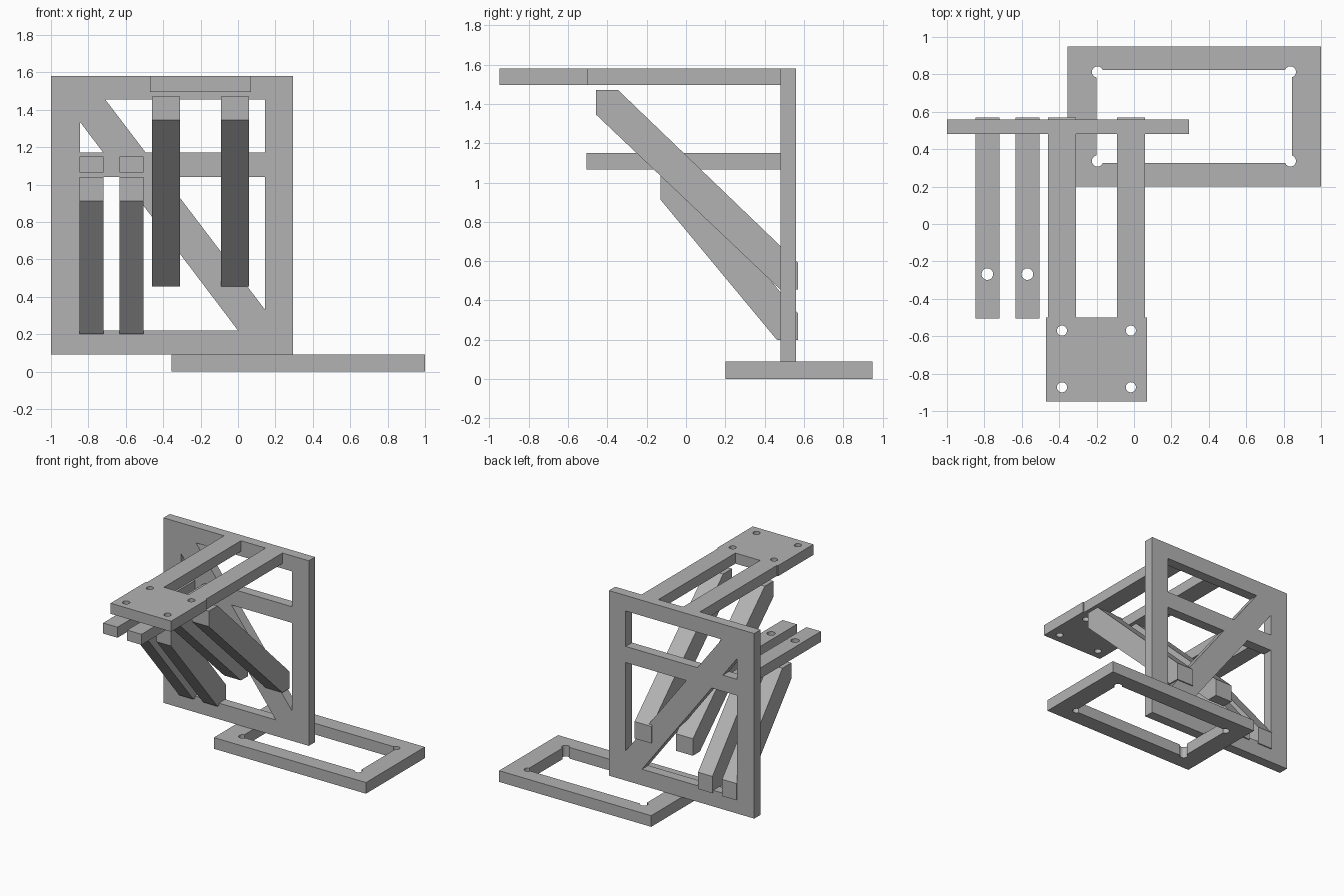
import bpy, bmesh
from math import cos, sin, tau

if "Cube" in bpy.data.objects:
    bpy.data.objects.remove(bpy.data.objects["Cube"], do_unlink=True)

grey = bpy.data.materials.new("plain grey")
grey.use_nodes = True
colour = (0.45, 0.45, 0.45, 1)
grey.diffuse_color = colour
grey.node_tree.nodes["Principled BSDF"].inputs["Base Color"].default_value = colour

# How a profile point and a depth map to space for each extrusion axis
AXES = {"x": lambda a, b, d: (d, a, b),
        "y": lambda a, b, d: (a, d, b),
        "z": lambda a, b, d: (a, b, d)}


def prism(name, points, axis, low, high):
    """Extrude a closed profile along an axis."""
    bm = bmesh.new()
    place = AXES[axis]
    base = bm.faces.new([bm.verts.new(place(a, b, low)) for a, b in points])
    moved = bmesh.ops.extrude_face_region(bm, geom=[base])["geom"]
    bmesh.ops.translate(bm, vec=place(0, 0, high - low),
                        verts=[v for v in moved if isinstance(v, bmesh.types.BMVert)])
    bmesh.ops.recalc_face_normals(bm, faces=bm.faces)
    mesh = bpy.data.meshes.new(name)
    bm.to_mesh(mesh)
    bm.free()
    mesh.materials.append(grey)
    obj = bpy.data.objects.new(name, mesh)
    bpy.context.collection.objects.link(obj)
    return obj


def rect(x0, x1, y0, y1):
    return [(x0, y0), (x1, y0), (x1, y1), (x0, y1)]


def circle(x, y, r, n=32):
    return [(x + r * cos(tau * i / n), y + r * sin(tau * i / n)) for i in range(n)]


def cut(obj, profiles, axis, low, high):
    """Cut each profile through the object and drop the cutters."""
    cutters = []
    for points in profiles:
        cutter = prism("cutter", points, axis, low - 0.05, high + 0.05)
        cutter.hide_render = True
        mod = obj.modifiers.new("opening", "BOOLEAN")
        mod.operation, mod.solver, mod.object = "DIFFERENCE", "EXACT", cutter
        cutters.append(cutter)
    graph = bpy.context.evaluated_depsgraph_get()
    mesh = bpy.data.meshes.new_from_object(obj.evaluated_get(graph))
    obj.modifiers.clear()
    obj.data = mesh
    for cutter in cutters:
        bpy.data.objects.remove(cutter, do_unlink=True)


# Upright panel with a crossbar and a diagonal strut left between the openings
FRONT, BACK = 0.48, 0.56
panel = prism("upright_panel", rect(-1, 0.295, 0.09, 1.58), "y", FRONT, BACK)
cut(panel, [
    [(-0.845, 1.335), (-0.845, 1.17), (-0.72, 1.17)],
    [(-0.71, 1.455), (0.145, 1.455), (0.145, 1.17), (-0.493, 1.17)],
    [(-0.395, 1.04), (0.145, 1.04), (0.145, 0.33)],
    [(-0.845, 1.04), (-0.621, 1.04), (0, 0.22), (-0.845, 0.22)],
], "y", FRONT, BACK)

# Base frame with relieved inner corners
base = prism("base_frame", rect(-0.355, 1, 0.2, 0.95), "z", 0, 0.09)
reliefs = [circle(x, y, 0.03) for x in (-0.195, 0.836) for y in (0.337, 0.813)]
cut(base, [rect(-0.2, 0.845, 0.326, 0.824)] + reliefs, "z", 0, 0.09)

# Upper shelf: drilled plate carried on two arms
upper_bars = {"right": (-0.46, -0.31), "left": (-0.09, 0.06)}
(a, b), (c, d) = upper_bars.values()
shelf = prism("upper_shelf", [
    (-0.47, -0.95), (0.07, -0.95), (0.07, -0.5), (d, -0.5), (d, FRONT), (c, FRONT),
    (c, -0.5), (b, -0.5), (b, FRONT), (a, FRONT), (a, -0.5), (-0.47, -0.5),
], "z", 1.495, 1.58)
cut(shelf, [circle(x, y, 0.027) for x in (-0.385, -0.017) for y in (-0.873, -0.57)],
    "z", 1.495, 1.58)

# Upper braces, running through the panel
for side, (x0, x1) in upper_bars.items():
    prism(f"upper_brace_{side}", [
        (-0.457, 1.47), (-0.345, 1.47), (0.569, 0.592),
        (0.569, 0.455), (0.48, 0.455), (-0.457, 1.345)], "x", x0, x1)

# Lower arms with one hole each, and the braces beneath them
lower_bars = {"right": (-0.848, -0.72), "left": (-0.634, -0.506)}
for side, (x0, x1) in lower_bars.items():
    arm = prism(f"lower_arm_{side}", rect(x0, x1, -0.505, FRONT), "z", 1.065, 1.15)
    cut(arm, [circle((x0 + x1) / 2, -0.268, 0.031)], "z", 1.065, 1.15)
    prism(f"lower_brace_{side}", [
        (-0.13, 1.04), (-0.016, 1.04), (0.569, 0.335),
        (0.569, 0.2), (0.462, 0.2), (-0.13, 0.913)], "x", x0, x1)
